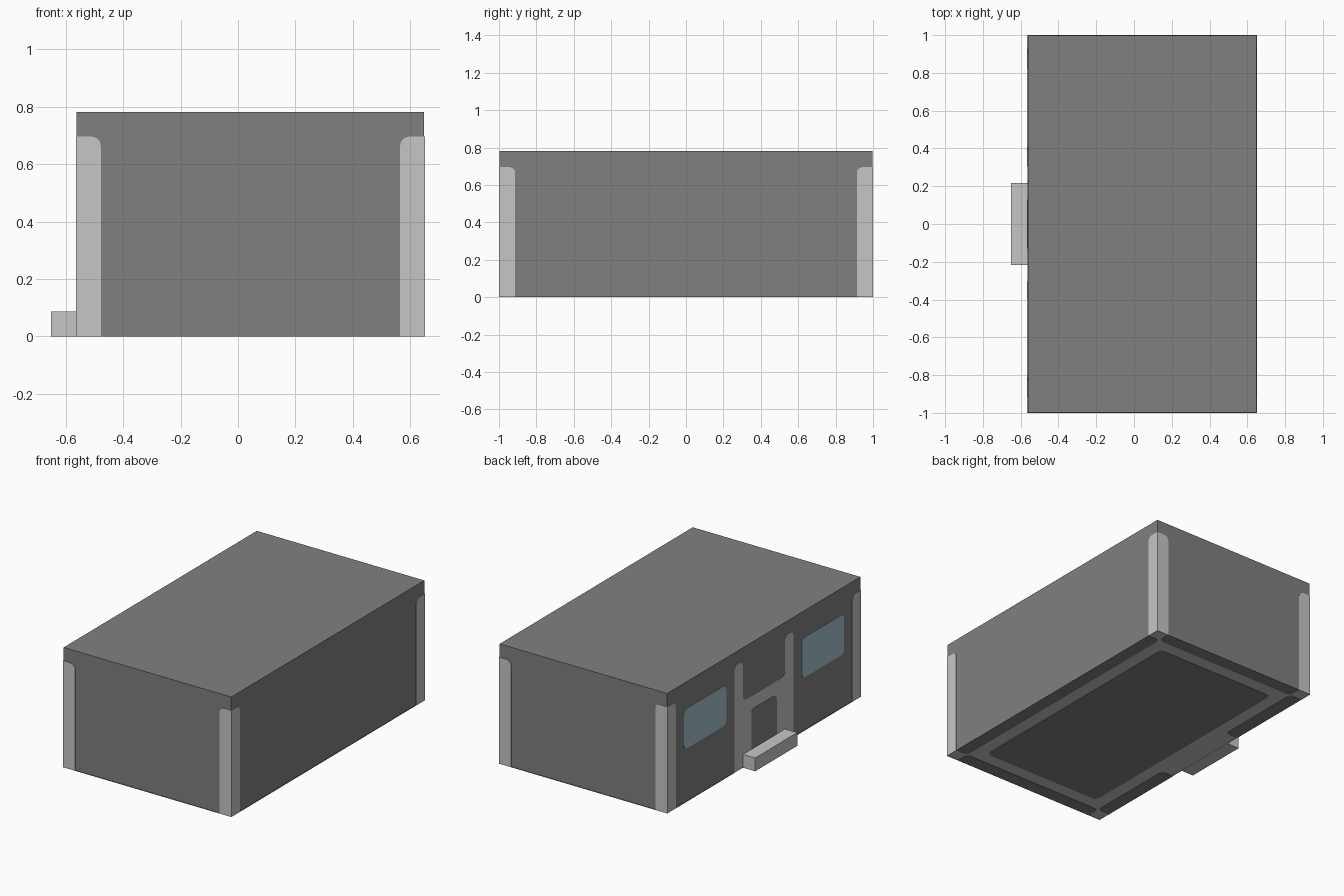
import bpy, bmesh, math
from mathutils import Vector

cube = bpy.data.objects.get("Cube")
if cube:
    bpy.data.objects.remove(cube, do_unlink=True)

U = 2 / 23                      # one module
LONG, WIDE, HIGH = 23, 14, 9    # body size in modules
X1 = 7.5 * U
X0 = X1 - WIDE * U
H = HIGH * U
T = 0.003                       # plate thickness
R = 0.36                        # corner rounding in modules


def material(name, *rgb):
    lin = [((c / 255 + 0.055) / 1.055) ** 2.4 for c in rgb] + [1]
    m = bpy.data.materials.new(name)
    m.use_nodes = True
    m.diffuse_color = lin
    bsdf = m.node_tree.nodes["Principled BSDF"]
    bsdf.inputs["Base Color"].default_value = lin
    bsdf.inputs["Roughness"].default_value = 0.8
    return m


DARK = material("dark grey", 128, 128, 128)
LIGHT = material("light grey", 198, 198, 198)
GLASS = material("pale blue glass", 166, 195, 205)


def finish(name, bm, *mats):
    bmesh.ops.recalc_face_normals(bm, faces=bm.faces[:])
    mesh = bpy.data.meshes.new(name)
    bm.to_mesh(mesh)
    bm.free()
    for m in mats:
        mesh.materials.append(m)
    ob = bpy.data.objects.new(name, mesh)
    bpy.context.collection.objects.link(ob)
    return ob


def box(name, lo, hi, *mats):
    bm = bmesh.new()
    bmesh.ops.create_cube(bm, size=1)
    lo, hi = Vector(lo), Vector(hi)
    for v in bm.verts:
        v.co = (lo + hi) / 2 + v.co * (hi - lo)
    return finish(name, bm, *mats)


# Each side: origin, right and up directions seen from outside
SIDES = {
    "front": ((X0, -1, 0), (1, 0, 0), (0, 0, 1)),
    "back": ((X1, 1, 0), (-1, 0, 0), (0, 0, 1)),
    "left": ((X1, -1, 0), (0, 1, 0), (0, 0, 1)),
    "right": ((X0, 1, 0), (0, -1, 0), (0, 0, 1)),
    "underside": ((X1, 1, 0), (0, -1, 0), (-1, 0, 0)),
}


def rounded(points):
    """Round every corner given as (u, v, 1); keep (u, v) sharp."""
    out = []
    n = len(points)
    for i, p in enumerate(points):
        c = Vector(p[:2])
        if len(p) == 2:
            out.append(c)
            continue
        a = (Vector(points[i - 1][:2]) - c).normalized() * R
        b = (Vector(points[(i + 1) % n][:2]) - c).normalized() * R
        for k in range(5):
            t = math.pi / 2 * k / 4
            out.append(c + a * (1 - math.sin(t)) + b * (1 - math.cos(t)))
    return out


def plate(name, side, points, mat, layer=2):
    origin, right, up = map(Vector, SIDES[side])
    normal = right.cross(up)
    bm = bmesh.new()
    base = origin - normal * T
    face = bm.faces.new([bm.verts.new(base + (right * p.x + up * p.y) * U)
                         for p in rounded(points)])
    geom = bmesh.ops.extrude_face_region(bm, geom=[face])["geom"]
    verts = [g for g in geom if isinstance(g, bmesh.types.BMVert)]
    bmesh.ops.translate(bm, verts=verts, vec=normal * T * layer / 2)
    return finish(name, bm, mat)


def rect(u0, v0, u1, v1, corners="0123"):
    """Rectangle whose listed corners are rounded, from lower left anticlockwise."""
    pts = [(u0, v0), (u1, v0), (u1, v1), (u0, v1)]
    return [p + (1,) if str(i) in corners else p for i, p in enumerate(pts)]


# Main body with a light underside
body = box("body", (X0 + T, -1 + T, T), (X1 - T, 1 - T, H), DARK, LIGHT)
for f in body.data.polygons:
    f.material_index = 1 if f.normal.z < -0.5 else 0

# Corner pillars on all four walls
for side, width in (("front", WIDE), ("back", WIDE), ("left", LONG), ("right", LONG)):
    plate(side + "_pillar_a", side, rect(0, 0, 1, 8, "2"), LIGHT)
    plate(side + "_pillar_b", side, rect(width - 1, 0, width, 8, "3"), LIGHT)

# Entrance frame, doorway and windows
plate("door_frame", "right",
      [(8, 0), (15, 0), (15, 8, 1), (14, 8, 1), (14, 5, 1), (9, 5, 1), (9, 8, 1), (8, 8, 1)],
      LIGHT, 1)
plate("doorway", "right", rect(10, 1, 13, 4, "23"), DARK)
for name, u in (("back_window", 2), ("front_window", 16)):
    plate(name, "right", rect(u, 4, u + 5, 7), GLASS)

# Entrance step
box("step", (X0 - U, -2.5 * U, 0), (X0 + T, 2.5 * U, U), LIGHT)

# Dark underside panel and edge strips, leaving a light ring between
plate("underside_panel", "underside", rect(2, 2, 21, 12), DARK)
plate("left_edge_strip", "underside", rect(1, 0, 22, 1, "23"), DARK)
plate("back_edge_strip", "underside", rect(0, 1, 1, 13, "12"), DARK)
plate("front_edge_strip", "underside", rect(22, 1, 23, 13, "03"), DARK)
for name, u in (("right_edge_strip_back", 1), ("right_edge_strip_front", 15)):
    plate(name, "underside", rect(u, 13, u + 7, 14, "01"), DARK)
